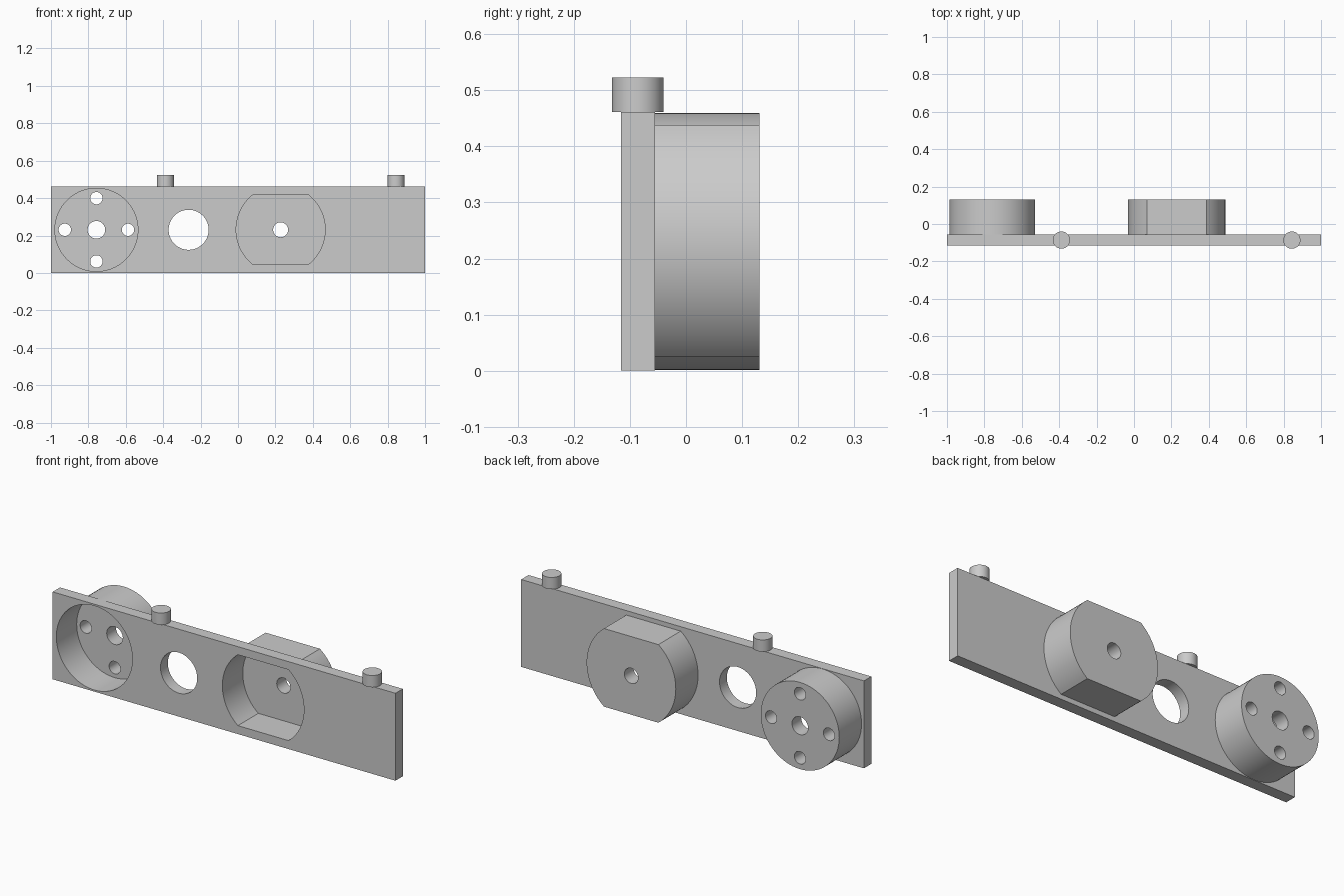
import bpy
import bmesh
from math import sin, cos, tau, pi, asin
from mathutils import Vector

cube = bpy.data.objects.get("Cube")
if cube:
    bpy.data.objects.remove(cube, do_unlink=True)

MID = 0.2305              # height of every bore
TOP = 0.461               # top of the plate
FRONT, PLATE_BACK = -0.116, -0.055
FLOOR, BACK = 0.054, 0.131
ROUND_X, FLAT_X, BORE_X = -0.757, 0.228, -0.264

grey = bpy.data.materials.new("plain grey")
grey.use_nodes = True
grey.diffuse_color = (0.6, 0.6, 0.6, 1)
grey.node_tree.nodes["Principled BSDF"].inputs["Base Color"].default_value = (0.6, 0.6, 0.6, 1)


def circle(x, z, r, n=72):
    return [(x + r * cos(tau * i / n), z + r * sin(tau * i / n)) for i in range(n)]


def flatted(x, z, r, half, n=28):
    """Circle cut off by flats above and below the centre."""
    a = asin(half / r)
    arc = [-a + 2 * a * i / n for i in range(n + 1)]
    return [(x + r * cos(t + s), z + r * sin(t + s)) for s in (0, pi) for t in arc]


def prism(name, outline, y0, y1):
    """Extrude an outline in x and z from y0 to y1."""
    bm = bmesh.new()
    face = bm.faces.new([bm.verts.new((x, y0, z)) for x, z in outline])
    moved = bmesh.ops.extrude_face_region(bm, geom=[face])["geom"]
    verts = [v for v in moved if isinstance(v, bmesh.types.BMVert)]
    bmesh.ops.translate(bm, vec=Vector((0, y1 - y0, 0)), verts=verts)
    bmesh.ops.recalc_face_normals(bm, faces=bm.faces)
    mesh = bpy.data.meshes.new(name)
    bm.to_mesh(mesh)
    bm.free()
    obj = bpy.data.objects.new(name, mesh)
    bpy.context.collection.objects.link(obj)
    mesh.materials.append(grey)
    return obj


def select(obj):
    bpy.ops.object.select_all(action="DESELECT")
    obj.select_set(True)
    bpy.context.view_layer.objects.active = obj


def cut(obj, outline, y0, y1):
    cutter = prism("cutter", outline, y0, y1)
    cutter.hide_render = True
    mod = obj.modifiers.new("cut", "BOOLEAN")
    mod.operation = "DIFFERENCE"
    mod.solver = "EXACT"
    mod.object = cutter
    select(obj)
    bpy.ops.object.modifier_apply(modifier=mod.name)
    bpy.data.objects.remove(cutter, do_unlink=True)


def finish(obj):
    select(obj)
    bpy.ops.object.shade_smooth_by_angle(angle=0.45)


round_pocket = circle(ROUND_X, MID, 0.222)
flat_pocket = flatted(FLAT_X, MID + 0.001, 0.238, 0.187)

# Mounting plate, open in front of both cups and bored through between them
plate = prism("mounting_plate", [(-1, 0), (1, 0), (1, TOP), (-1, TOP)], FRONT, PLATE_BACK)
for outline in (round_pocket, flat_pocket, circle(BORE_X, MID, 0.107)):
    cut(plate, outline, -0.3, 0.1)
finish(plate)

# Round cup with a centre hole and four screw holes
round_cup = prism("round_cup", circle(ROUND_X, MID, 0.229), PLATE_BACK, BACK)
cut(round_cup, round_pocket, -0.3, FLOOR)
cut(round_cup, circle(ROUND_X, MID, 0.047, 40), 0, 0.3)
for i in range(4):
    angle = i * pi / 2
    cut(round_cup, circle(ROUND_X + 0.169 * cos(angle), MID + 0.169 * sin(angle), 0.033, 32), 0, 0.3)
finish(round_cup)

# Cup with flats and a single shaft hole
flat_cup = prism("flatted_cup", flatted(FLAT_X, MID + 0.001, 0.26, 0.206), PLATE_BACK, BACK)
cut(flat_cup, flat_pocket, -0.3, FLOOR)
cut(flat_cup, circle(FLAT_X, MID, 0.04, 40), 0, 0.3)
finish(flat_cup)

# Pegs on the top edge
for side, x in (("right", -0.388), ("left", 0.844)):
    bpy.ops.mesh.primitive_cylinder_add(vertices=48, radius=0.046, depth=0.062,
                                        location=(x, -0.086, TOP + 0.031))
    peg = bpy.context.object
    peg.name = side + "_peg"
    peg.data.materials.append(grey)
    finish(peg)
